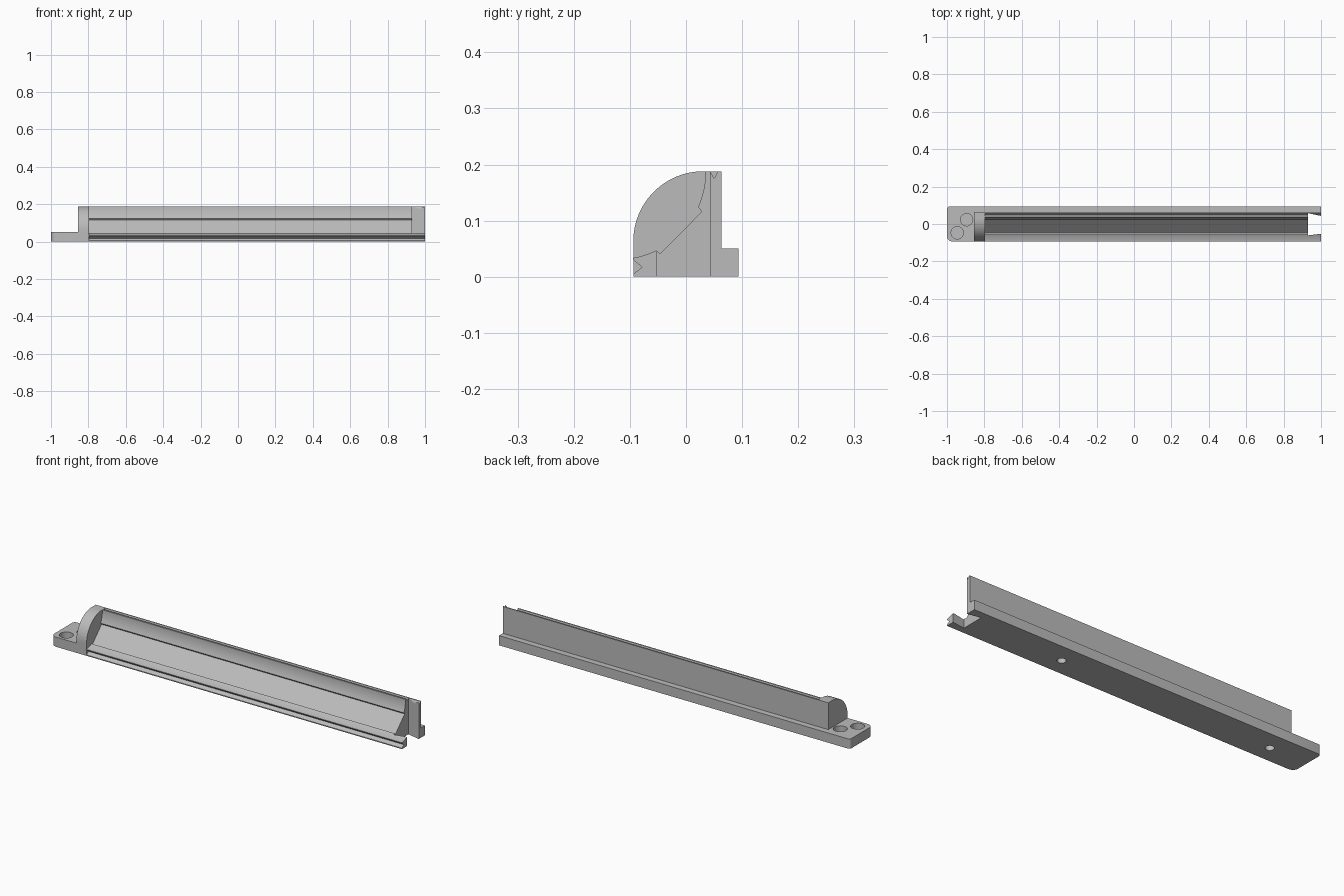
import bpy, bmesh
from math import sin, cos, radians
from mathutils import Vector

cube = bpy.data.objects.get("Cube")
if cube:
    bpy.data.objects.remove(cube, do_unlink=True)

grey = bpy.data.materials.new("plain grey")
grey.use_nodes = True
COLOUR = (0.5, 0.5, 0.5, 1)
grey.diffuse_color = COLOUR
grey.node_tree.nodes["Principled BSDF"].inputs["Base Color"].default_value = COLOUR


def arc(cx, cy, r, start, end, steps=12):
    angles = [radians(start + (end - start) * i / steps) for i in range(steps + 1)]
    return [(cx + r * cos(a), cy + r * sin(a)) for a in angles]


def prism(name, outline, lo, hi, axis):
    """Extrude a closed outline along x (outline in y, z) or z (outline in x, y)."""
    bm = bmesh.new()
    place = (lambda p: (lo, *p)) if axis == "x" else (lambda p: (*p, lo))
    face = bm.faces.new([bm.verts.new(place(p)) for p in outline])
    moved = bmesh.ops.extrude_face_region(bm, geom=[face])["geom"]
    step = Vector((hi - lo, 0, 0)) if axis == "x" else Vector((0, 0, hi - lo))
    bmesh.ops.translate(bm, vec=step, verts=[v for v in moved if isinstance(v, bmesh.types.BMVert)])
    bmesh.ops.recalc_face_normals(bm, faces=bm.faces)
    mesh = bpy.data.meshes.new(name)
    bm.to_mesh(mesh)
    bm.free()
    mesh.materials.append(grey)
    obj = bpy.data.objects.new(name, mesh)
    bpy.context.collection.objects.link(obj)
    return obj


def combine(body, other, operation):
    """Apply a boolean to the body and discard the helper."""
    mod = body.modifiers.new(operation, "BOOLEAN")
    mod.operation, mod.solver, mod.object = operation, "EXACT", other
    bpy.context.view_layer.objects.active = body
    bpy.ops.object.modifier_apply(modifier=mod.name)
    bpy.data.objects.remove(other, do_unlink=True)


HALF, TOP, BASE, BACK = 0.094, 0.188, 0.05, 0.063
INNER = -0.8

# Long rail: stepped back, grooved edges and a cradle with two curved lands
profile = [(-HALF, 0), (HALF, 0), (HALF, BASE), (BACK, BASE), (BACK, TOP),
           (0.057, TOP), (0.05, 0.175), (0.043, TOP)]
profile += arc(-0.122, TOP, 0.157, 0, -24)
profile += [(0.028, 0.116), (-0.046, 0.041)]
profile += arc(-0.122, TOP, 0.157, -64, -80, 8)
profile += [(-HALF, 0.03), (-0.078, 0.017), (-HALF, 0.005)]
rail = prism("cradle_rail", profile, INNER, 1, "x")

# Mounting tab with rounded outer corners
tab_plan = [(INNER, -HALF), (INNER, HALF)]
tab_plan += arc(-0.985, HALF - 0.015, 0.015, 90, 180, 5)
tab_plan += arc(-0.97, -HALF + 0.03, 0.03, 180, 270, 6)
combine(rail, prism("tab", tab_plan, 0, BASE, "z"), "UNION")

# Rounded end wall
wall = [(-HALF, 0), (BACK, 0), (BACK, TOP)] + arc(0.031, 0.063, 0.125, 90, 180, 24)
combine(rail, prism("end_wall", wall, -0.855, INNER + 0.003, "x"), "UNION")

# Dovetail slot through the open end
slot = [(0.93, -0.061), (0.93, 0.058), (1, 0.043), (1.02, 0.043),
        (1.02, -0.052), (1, -0.052)]
combine(rail, prism("slot_cutter", slot, -0.1, 0.3, "z"), "DIFFERENCE")

# Blind sockets in the tab (from above) and under the rail (from below)
for x, y, r, lo, hi in [(-0.945, -0.047, 0.033, 0.02, 0.1),
                        (-0.895, 0.023, 0.033, 0.02, 0.1),
                        (-0.787, -0.005, 0.021, -0.1, 0.03),
                        (0.414, -0.005, 0.021, -0.1, 0.03)]:
    hole = prism("hole_cutter", arc(x, y, r, 0, 360, 32)[:-1], lo, hi, "z")
    combine(rail, hole, "DIFFERENCE")

bpy.ops.object.select_all(action="DESELECT")
rail.select_set(True)
bpy.context.view_layer.objects.active = rail
bpy.ops.object.shade_smooth_by_angle(angle=radians(30))
